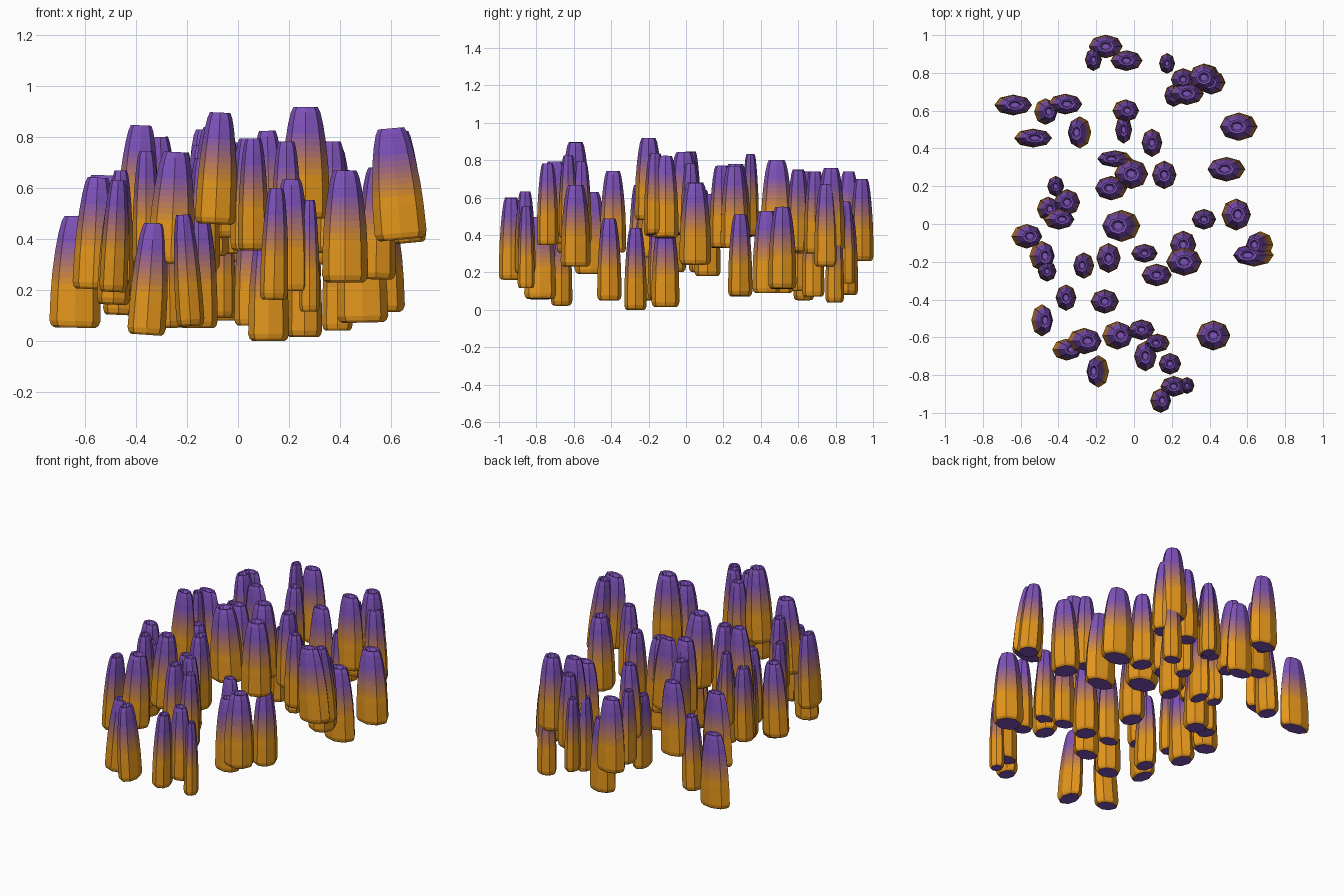
import bpy, bmesh, math
from mathutils import Matrix, Vector

HEIGHT = 0.438
SIDES = 8
BANDS = 9
PURPLE, ORANGE = (126, 82, 186), (228, 150, 28)


def linear(c):
    c /= 255
    return c / 12.92 if c <= 0.04045 else ((c + 0.055) / 1.055) ** 2.4


# Materials: orange base blending in flat bands to purple tips
materials = []
for i in range(BANDS):
    f = i / (BANDS - 1)
    name = "orange" if i == 0 else "purple" if i == BANDS - 1 else f"blend_{i}"
    m = bpy.data.materials.new(name)
    m.diffuse_color = [linear(o + (p - o) * f) for o, p in zip(ORANGE, PURPLE)] + [1]
    materials.append(m)

# Pod silhouette: (height fraction, radius fraction)
PROFILE = [(0, .80), (.02, .93), (.06, 1), (.3, .98), (.5, .93), (.7, .83),
           (.85, .72), (.95, .61), (1, .50)]


def radius(t):
    for (a, ra), (b, rb) in zip(PROFILE, PROFILE[1:]):
        if t <= b:
            return ra + (rb - ra) * (t - a) / (b - a)
    return PROFILE[-1][1]


START, END = 0.39, 0.76
cuts = [START + (END - START) * k / (BANDS - 2) for k in range(BANDS - 1)]
LEVELS = sorted({round(t, 3) for t in [p[0] for p in PROFILE] + cuts})


def pod(name, x, y, z, w, d, lean=0.0):
    """Eight-sided tapering pod, with a dished top; lean = sideways shift of the tip."""
    bm = bmesh.new()
    rot = Matrix.Rotation(math.atan2(lean, HEIGHT), 3, 'Y')
    mid = Vector((0, 0, HEIGHT / 2))

    def ring(t, r):
        out = []
        for k in range(SIDES):
            a = k * 2 * math.pi / SIDES
            p = Vector((r * w / 2 * math.cos(a), r * d / 2 * math.sin(a), t * HEIGHT))
            out.append(bm.verts.new(rot @ (p - mid) + mid))
        return out

    rings = [(t, ring(t, radius(t))) for t in LEVELS]
    rings += [(1.0, ring(.995, .36)), (1.0, ring(.95, .24))]
    for (t0, a), (t1, b) in zip(rings, rings[1:]):
        t = (t0 + t1) / 2
        band = sum(t > c for c in cuts)
        for k in range(SIDES):
            n = (k + 1) % SIDES
            bm.faces.new((a[k], a[n], b[n], b[k])).material_index = band
    for cap in (rings[0][1][::-1], rings[-1][1]):
        bm.faces.new(cap).material_index = BANDS - 1
    low = min(v.co.z for v in bm.verts)
    bmesh.ops.translate(bm, verts=bm.verts, vec=(0, 0, -low))
    me = bpy.data.meshes.new(name)
    bm.to_mesh(me)
    bm.free()
    for m in materials:
        me.materials.append(m)
    ob = bpy.data.objects.new(name, me)
    ob.location = (x, y, z)
    bpy.context.collection.objects.link(ob)


def cluster(name, pods):
    for i, p in enumerate(pods, 1):
        pod(f"{name}_pod_{i}", *p)


# Each pod: x, y, base height, width, depth, lean
cluster("back", [
    (-.15, .94, .26, .18, .125), (-.215, .87, .30, .09, .12), (-.04, .865, .08, .17, .11),
    (.175, .85, .14, .085, .11), (.37, .775, .32, .16, .15), (.405, .75, .23, .15, .13, -.01),
    (.39, .795, .04, .12, .10), (.26, .765, .23, .13, .12), (.28, .69, .30, .18, .12),
    (.21, .68, .07, .10, .12), (-.635, .63, .05, .20, .11, .01), (-.46, .595, .10, .12, .14, .02),
    (-.36, .635, .30, .18, .11, .01), (-.04, .60, .31, .14, .12, .01)])

cluster("back_middle", [
    (-.53, .455, .21, .20, .10, .01), (-.295, .485, .36, .12, .17, -.02),
    (-.055, .50, .09, .09, .15), (.095, .43, .09, .11, .15), (.55, .515, .11, .20, .15, -.01),
    (.485, .29, .07, .20, .13, -.01), (.16, .26, .33, .13, .15), (-.015, .265, .34, .18, .16),
    (-.11, .345, .39, .18, .09, -.02), (-.125, .19, .33, .17, .13, -.01)])

cluster("middle", [
    (-.415, .20, .33, .09, .11), (-.355, .115, .18, .14, .14), (-.45, .08, .20, .12, .13, .01),
    (-.39, .025, .405, .16, .11, .02), (-.075, -.01, .40, .20, .17, -.02),
    (.37, .025, .345, .13, .11), (.545, .05, .24, .155, .17, .01), (-.56, -.065, .20, .16, .13, .02),
    (-.48, -.17, .14, .13, .16, .02), (-.46, -.25, .23, .10, .11), (-.27, -.22, .05, .11, .14, -.01),
    (-.135, -.18, .28, .13, .16), (.055, -.155, .06, .14, .10)])

cluster("front_middle", [
    (.12, -.27, .0, .16, .12), (.265, -.20, .48, .19, .15), (.26, -.11, .015, .14, .15),
    (.655, -.11, .38, .13, .14, -.04), (.62, -.165, .39, .205, .12, -.04),
    (-.36, -.39, .305, .11, .14), (-.155, -.41, .05, .15, .13), (-.48, -.51, .19, .11, .17, .02)])

cluster("front", [
    (-.255, -.62, .30, .18, .14, .02), (-.345, -.665, .02, .15, .115, .03),
    (-.20, -.78, .055, .11, .17, -.03), (-.08, -.59, .455, .16, .15, .02),
    (.04, -.56, .355, .14, .11), (.06, -.70, .355, .12, .16), (.12, -.63, .385, .13, .10, -.01),
    (.19, -.74, .345, .12, .115), (.42, -.59, .23, .18, .16), (.21, -.86, .195, .14, .11),
    (.28, -.855, .115, .08, .09), (.145, -.935, .16, .11, .13, .01)])
